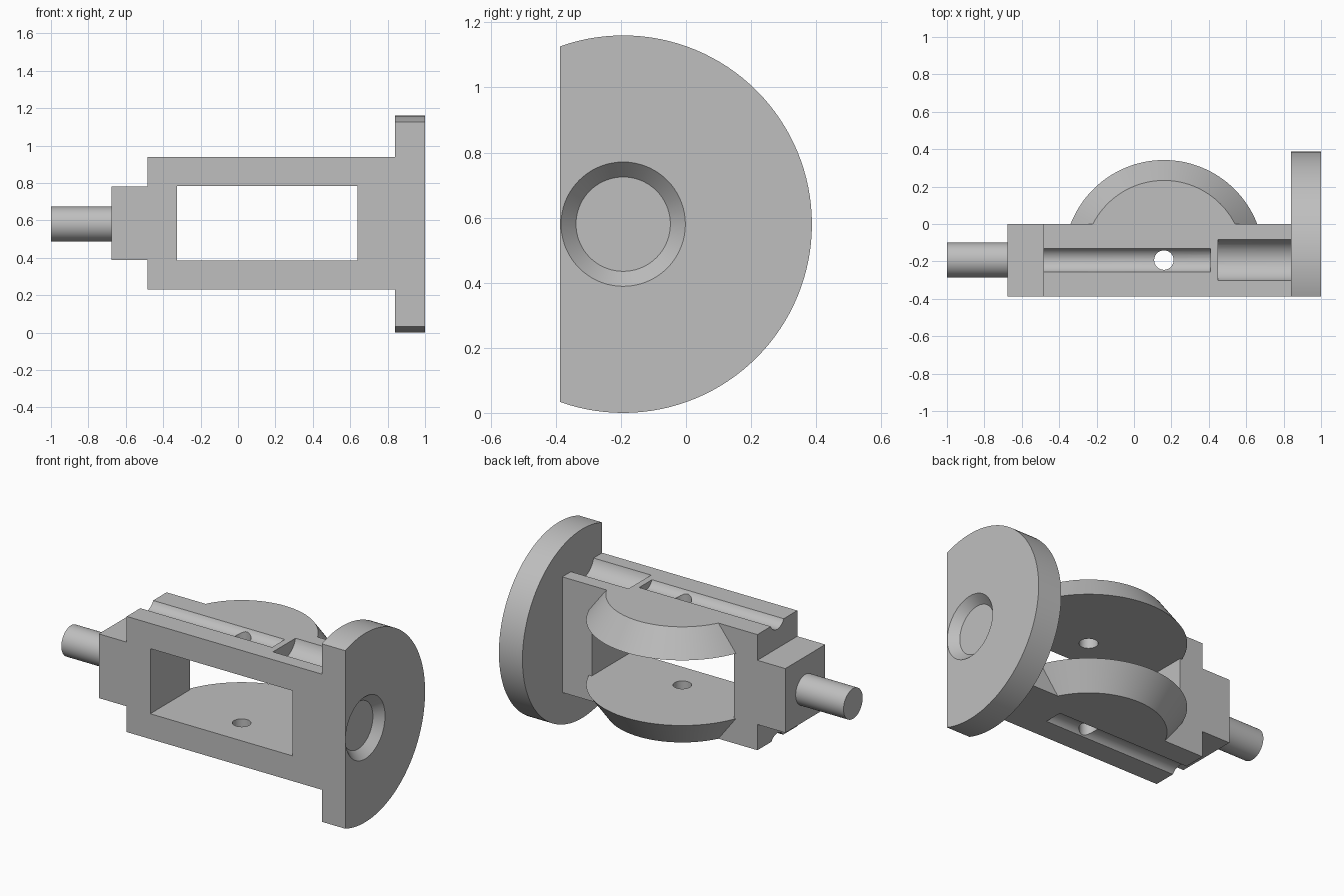
import bpy, bmesh, math
from mathutils import Matrix, Vector

cube = bpy.data.objects.get("Cube")
if cube:
    bpy.data.objects.remove(cube, do_unlink=True)

CY, CZ = -0.193, 0.58          # main axis, running along x
FRONT = -0.387                 # flat front plane
LOBE_X = 0.16                  # centre of the rear lobes

steel = bpy.data.materials.new("grey metal")
steel.use_nodes = True
grey = (0.52, 0.52, 0.52, 1)
steel.diffuse_color = grey
steel.node_tree.nodes["Principled BSDF"].inputs["Base Color"].default_value = grey


def make(name, bm, painted=True):
    bmesh.ops.recalc_face_normals(bm, faces=bm.faces)
    mesh = bpy.data.meshes.new(name)
    bm.to_mesh(mesh)
    bm.free()
    ob = bpy.data.objects.new(name, mesh)
    bpy.context.collection.objects.link(ob)
    if painted:
        mesh.materials.append(steel)
    return ob


def box(name, x, y, z, painted=True):
    bm = bmesh.new()
    bmesh.ops.create_cube(bm, size=1)
    for v in bm.verts:
        v.co = [a + (b - a) * (c + 0.5) for (a, b), c in zip((x, y, z), v.co)]
    return make(name, bm, painted)


def round_bm(axis, a, b, r1, r2, centre, segments=72):
    """Cylinder or cone from a to b along axis; centre gives the other two coordinates."""
    bm = bmesh.new()
    bmesh.ops.create_cone(bm, cap_ends=True, segments=segments, radius1=r1, radius2=r2, depth=b - a)
    mid = (a + b) / 2
    if axis == 'X':
        turn = Matrix.Rotation(math.pi / 2, 4, 'Y')
        place = Vector((mid, *centre))
    else:
        turn = Matrix.Identity(4)
        place = Vector((*centre, mid))
    bm.transform(Matrix.Translation(place) @ turn)
    return bm


def slice_front(bm, y):
    """Remove everything in front of the plane at y and close the cut."""
    cut = bmesh.ops.bisect_plane(bm, geom=bm.verts[:] + bm.edges[:] + bm.faces[:],
                                 plane_co=(0, y, 0), plane_no=(0, -1, 0), clear_outer=True)
    edges = [e for e in cut["geom_cut"] if isinstance(e, bmesh.types.BMEdge)]
    bmesh.ops.contextual_create(bm, geom=edges)
    return bm


def carve(target, cutters):
    for c in cutters:
        c.hide_render = True
        mod = target.modifiers.new("cut", 'BOOLEAN')
        mod.operation, mod.solver, mod.object = 'DIFFERENCE', 'EXACT', c
        bpy.context.view_layer.objects.active = target
        bpy.ops.object.modifier_apply(modifier=mod.name)
        bpy.data.objects.remove(c, do_unlink=True)


def drill(axis, a, b, r1, r2, centre):
    return make("cutter", round_bm(axis, a, b, r1, r2, centre), False)


# Frame with a window, bolt grooves above and below, and a cross hole
frame = box("window_frame", (-0.485, 0.84), (FRONT, 0), (0.23, 0.94))
cuts = [box("cutter", (-0.325, 0.64), (-1, 1), (0.385, 0.785), False),
        drill('Z', 0, 1.2, 0.052, 0.052, (LOBE_X, CY))]
for side in (-1, 1):
    axis = (CY, CZ + side * 0.387)
    bm = round_bm('X', -0.6, 0.41, 0.068, 0.068, axis)
    cuts.append(make("cutter", bm, False))
    cuts.append(drill('X', 0.405, 0.45, 0.064, 0.113, axis))
    cuts.append(drill('X', 0.449, 0.9, 0.113, 0.113, axis))
carve(frame, cuts)

# Flange with a flat front, five bolt holes and a countersunk recess
flange = make("flange", slice_front(round_bm('X', 0.84, 1, 0.58, 0.58, (CY, CZ), 128), FRONT))
cuts = []
for i in range(5):
    a = math.pi * (i / 4 - 0.5)
    spot = (CY + 0.387 * math.cos(a), CZ + 0.387 * math.sin(a))
    cuts.append(drill('X', 0.7, 1.1, 0.068, 0.068, spot))
cuts.append(drill('X', 0.85, 1.1, 0.145, 0.145, (CY, CZ)))
cuts.append(drill('X', 0.95, 1.001, 0.145, 0.192, (CY, CZ)))
carve(flange, cuts)

# Rear lobes, tapering away from the window
upper = make("upper_lobe", slice_front(
    round_bm('Z', 0.785, 0.94, 0.535, 0.426, (LOBE_X, CY), 128), 0))
lower = make("lower_lobe", slice_front(
    round_bm('Z', 0.23, 0.385, 0.426, 0.535, (LOBE_X, CY), 128), 0))

# Stepped end block and stub shaft
block = box("end_block", (-0.675, -0.485), (FRONT, 0), (0.388, 0.782))
shaft = make("stub_shaft", round_bm('X', -1, -0.675, 0.093, 0.093, (CY, CZ)))

# Smooth the round surfaces and keep the edges sharp
for ob in (frame, flange, upper, lower, block, shaft):
    bpy.ops.object.select_all(action='DESELECT')
    ob.select_set(True)
    bpy.context.view_layer.objects.active = ob
    bpy.ops.object.shade_smooth_by_angle(angle=math.radians(20))
